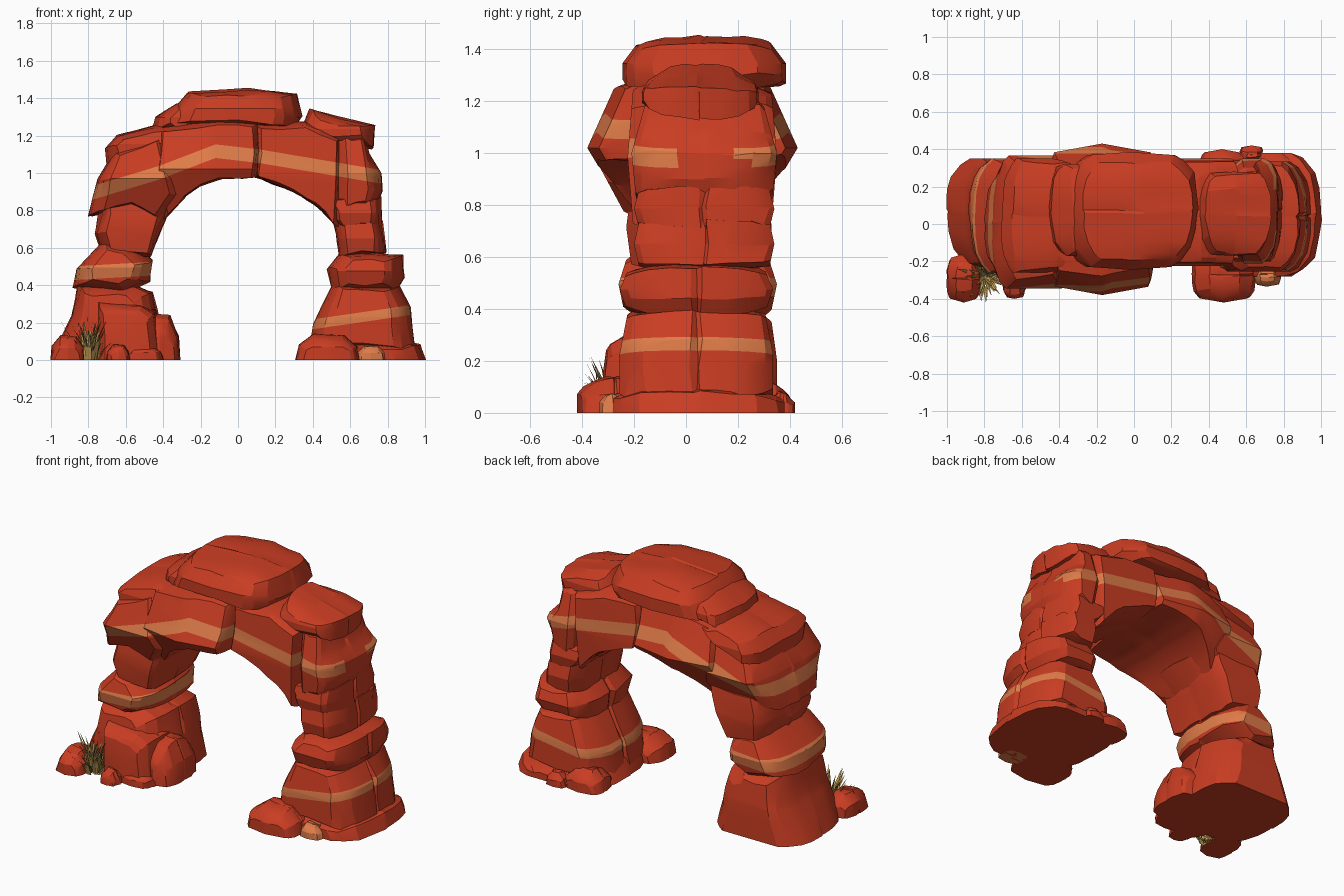
import bpy, bmesh, math, random
from mathutils import Vector

old = bpy.data.objects.get("Cube")
if old:
    bpy.data.objects.remove(old, do_unlink=True)


def material(name, rgb):
    mat = bpy.data.materials.new(name)
    mat.use_nodes = True
    mat.diffuse_color = (*rgb, 1)
    mat.node_tree.nodes["Principled BSDF"].inputs["Base Color"].default_value = (*rgb, 1)
    return mat


RED = material("red sandstone", (0.585, 0.046, 0.016))
TAN = material("pale sandstone", (0.74, 0.2, 0.066))
OLIVE = material("olive grass", (0.32, 0.21, 0.05))
STRAW = material("straw grass", (0.6, 0.37, 0.1))


def finish(name, bm, mats, smooth=True):
    mesh = bpy.data.meshes.new(name)
    bm.to_mesh(mesh)
    bm.free()
    obj = bpy.data.objects.new(name, mesh)
    bpy.context.collection.objects.link(obj)
    for mat in mats:
        mesh.materials.append(mat)
    if smooth:
        bpy.ops.object.select_all(action="DESELECT")
        obj.select_set(True)
        bpy.context.view_layer.objects.active = obj
        bpy.ops.object.shade_smooth_by_angle(angle=math.radians(21))


def cut(bm, point, normal):
    geom = bm.verts[:] + bm.edges[:] + bm.faces[:]
    bmesh.ops.bisect_plane(bm, geom=geom, plane_co=point, plane_no=normal)


def paint_band(bm, line, thick, gap):
    """Cut a pale stratum along a polyline in the front plane, bare within the depth gap."""
    for (xa, za), (xb, zb) in zip(line, line[1:]):
        normal = Vector((za - zb, 0, xb - xa)).normalized()
        for lift in (0, thick):
            cut(bm, (xa, 0, za + lift), normal)
        cut(bm, (xb, 0, zb), (1, 0, 0))
    for face in bm.faces:
        c = face.calc_center_median()
        for (xa, za), (xb, zb) in zip(line, line[1:]):
            if xa <= c.x <= xb:
                low = za + (zb - za) * (c.x - xa) / (xb - xa)
                bare = gap and gap[0] < c.y < gap[1]
                face.material_index = int(low < c.z < low + thick and not bare)


# Depth stations along a block and how much of the edge rounding each one takes
STATIONS = ((0, 1), (.05, .6), (.16, .22), (.32, .04), (.47, 0), (.5, 0),
            (.53, 0), (.7, .04), (.84, .22), (.95, .6), (1, 1))


def rock(name, outline, front, back, round_x=.06, round_z=.035, pinch=(.08, .08, 0),
         crack=0, band=None, thick=.073, gap=None, rough=.01, mats=(RED, TAN)):
    """Chiselled block: a front outline lofted in depth, thinned to the bottom, top and ends."""
    random.seed(name)
    points = []
    for a, b in zip(outline, outline[1:] + outline[:1]):
        a, b = Vector(a), Vector(b)
        points.append(a)
        if (b - a).length > .13:
            points.append(a.lerp(b, random.uniform(.4, .6)))
    xs, zs = [p.x for p in points], [p.y for p in points]
    cx, mid_z = (min(xs) + max(xs)) / 2, (min(zs) + max(zs)) / 2
    half_x, half_z = (max(xs) - min(xs)) / 2, (max(zs) - min(zs)) / 2
    cz = 0 if min(zs) <= 0 else mid_z
    drift = [Vector((random.uniform(-1, 1), random.uniform(-1, 1))) * rough for p in points]

    bm = bmesh.new()
    rings = []
    for t, amount in STATIONS:
        if t == .5:
            amount = crack
        sx = 1 - amount * round_x / half_x
        sz = 1 - amount * round_z / half_z
        y = front + (back - front) * t
        ring = []
        for p, d in zip(points, drift):
            wobble = random.uniform(-1, 1) * rough * .6
            x = cx + (p.x - cx) * sx + d.x * (1 - 2 * t) + wobble
            z = cz + (p.y - cz) * sz + d.y * (1 - 2 * t) + wobble
            z = 0 if p.y <= 0 else max(z, .005)
            inner = 0 if t in (0, 1) else random.uniform(-1, 1) * rough
            ring.append(bm.verts.new((x, y + inner, z)))
        rings.append(ring)
    n = len(points)
    for r, s in zip(rings, rings[1:]):
        for i in range(n):
            j = (i + 1) % n
            bm.faces.new((r[i], r[j], s[j], s[i]))
    bm.faces.new(rings[0][::-1])
    bm.faces.new(rings[-1])
    bmesh.ops.recalc_face_normals(bm, faces=bm.faces[:])

    # Fold the front and back along the middle so that they bulge
    low, high, ends = pinch
    cut(bm, (0, 0, mid_z), (0, 0, 1))
    if ends:
        cut(bm, (cx, 0, 0), (1, 0, 0))
    mid_y = (front + back) / 2
    for v in bm.verts:
        u = (v.co.z - mid_z) / half_z
        scale = 1 - (high * u if u > 0 else -low * u) - ends * abs(v.co.x - cx) / half_x
        v.co.y = mid_y + (v.co.y - mid_y) * scale
    if band:
        paint_band(bm, band, thick, gap)
    finish(name, bm, mats)


def boulder(name, x, y, w, d, h, mats=(RED,)):
    """Loose stone resting on the ground."""
    outline = [(x - w, 0), (x + w, 0), (x + w * .92, h * .5),
               (x + w * .5, h * .95), (x - w * .45, h), (x - w * .9, h * .6)]
    rock(name, outline, y - d, y + d, w * .25, h * .22, (0, .25, .2), rough=.008, mats=mats)


# Left leg, from the ground up
rock("left_base", [(-1, 0), (-.38, 0), (-.4, .14), (-.46, .36), (-.6, .41),
     (-.86, .4), (-.89, .24)], -.23, .35, .13, .03, (0, .1, 0))
rock("left_banded_block", [(-.88, .39), (-.62, .35), (-.47, .42), (-.46, .53),
     (-.56, .63), (-.72, .64), (-.86, .49)], -.26, .35, .1, .05, (.1, .15, 0),
     band=[(-1, .42), (-.4, .455)])
rock("left_upper_block", [(-.73, .58), (-.47, .55), (-.39, .74), (-.34, .88),
     (-.73, .88), (-.76, .68)], -.23, .33, .06, .02)

# Arch span with one pale stratum running through it
SPAN_BAND = [(-.9, .82), (-.42, .965), (-.12, 1.08), (.12, 1.052), (.9, .92)]
rock("left_shoulder", [(-.8, .77), (-.58, .82), (-.4, .74), (-.28, .87), (-.38, 1.2),
     (-.66, 1.12), (-.75, .97), (-.78, .86)], -.345, .365, .09, .03, (.35, .25, 0),
     band=SPAN_BAND)
rock("span_left", [(-.4, .75), (-.3, .86), (-.2, .93), (-.08, .97), (.11, .98),
     (.12, 1.27), (-.1, 1.29), (-.42, 1.24), (-.46, .96)], -.38, .43, .03, .03,
     (.4, .3, .13), band=SPAN_BAND)
rock("span_right", [(.09, .98), (.3, .9), (.43, .82), (.54, .7), (.56, 1.2),
     (.35, 1.27), (.09, 1.27)], -.225, .35, .03, .04, band=SPAN_BAND)
rock("right_shoulder", [(.52, .78), (.74, .82), (.77, .9), (.77, 1), (.7, 1.1),
     (.67, 1.21), (.5, 1.22)], -.21, .35, .08, .04, (.08, .22, 0),
     band=SPAN_BAND, gap=(-.04, .22))

# Right leg, from the top down
rock("right_upper_block", [(.55, .7), (.77, .71), (.76, .87), (.45, .86), (.51, .74)],
     -.2, .34, .06, .015, crack=.15)
rock("right_neck", [(.54, .55), (.79, .57), (.77, .74), (.51, .75)], -.2, .34,
     .06, .015, crack=.15)
rock("right_middle_block", [(.5, .37), (.85, .37), (.89, .44), (.88, .56),
     (.55, .58), (.48, .49)], -.255, .335, .1, .04, (.12, .15, 0), crack=.15)
rock("right_lower_block", [(.38, .05), (.95, .05), (.92, .28), (.86, .39),
     (.51, .41), (.4, .19)], -.255, .335, .12, .03, (0, .12, 0), crack=.15,
     band=[(.2, .135), (.99, .25)], thick=.053)
rock("right_foot", [(.36, 0), (1, 0), (.97, .08), (.8, .11), (.4, .1)],
     -.28, .38, .16, .03, (0, .08, 0))

# Cap rocks
rock("left_cap", [(-.7, 1.05), (-.42, 1.14), (-.27, 1.24), (-.42, 1.26),
     (-.65, 1.2), (-.71, 1.13)], -.26, .35, .07, .04, (0, .15, 0))
rock("left_ledge", [(-.46, 1.22), (-.18, 1.22), (-.18, 1.38), (-.33, 1.37),
     (-.44, 1.3)], -.17, .32, .09, .04, (0, .2, 0))
rock("top_cap", [(-.38, 1.25), (.3, 1.24), (.34, 1.3), (.31, 1.42), (.05, 1.45),
     (-.27, 1.43), (-.33, 1.36)], -.245, .385, .13, .03, (0, .25, .08))
rock("right_cap", [(.36, 1.17), (.72, 1.13), (.73, 1.25), (.38, 1.34), (.34, 1.24)],
     -.17, .28, .07, .06, (0, .2, .05))

# Loose stones around the feet
rock("left_front_slab", [(-.75, 0), (-.42, 0), (-.44, .26), (-.52, .3), (-.76, .31)],
     -.32, .05, .04, .03, (0, .12, .08))
boulder("left_front_step", -.51, -.25, .11, .08, .08)
boulder("left_inner_stone", -.42, -.08, .11, .17, .25)
boulder("left_outer_stone", -.91, -.29, .09, .13, .13)
boulder("left_small_stone", -.64, -.34, .06, .06, .08)
boulder("right_front_stone", .48, -.27, .17, .15, .14)
boulder("right_pale_stone", .71, -.265, .075, .07, .075, (TAN,))
boulder("right_back_stone", .63, .37, .06, .05, .08)
boulder("right_back_slab", .47, .29, .12, .11, .12)

# Grass tuft made of folded, tapering blades
random.seed("grass")
bm = bmesh.new()
for k in range(90):
    turn = random.uniform(0, math.tau)
    out = Vector((math.cos(turn), math.sin(turn), 0))
    side = Vector((-out.y, out.x, 0)) * .01
    root = Vector((-.8, -.28, 0)) + out * random.uniform(0, .06)
    height = random.uniform(.08, .22)
    lean = random.uniform(.01, .1)
    knee = root + out * lean * .4 + Vector((0, 0, height * .6))
    tip = root + out * lean + Vector((0, 0, height))
    a, b, c, d, e = [bm.verts.new(p) for p in
                     (root - side, root + side, knee + side * .8, knee - side * .8, tip)]
    for face in (bm.faces.new((a, b, c, d)), bm.faces.new((d, c, e))):
        face.material_index = k % 2
finish("grass_tuft", bm, (OLIVE, STRAW), smooth=False)
